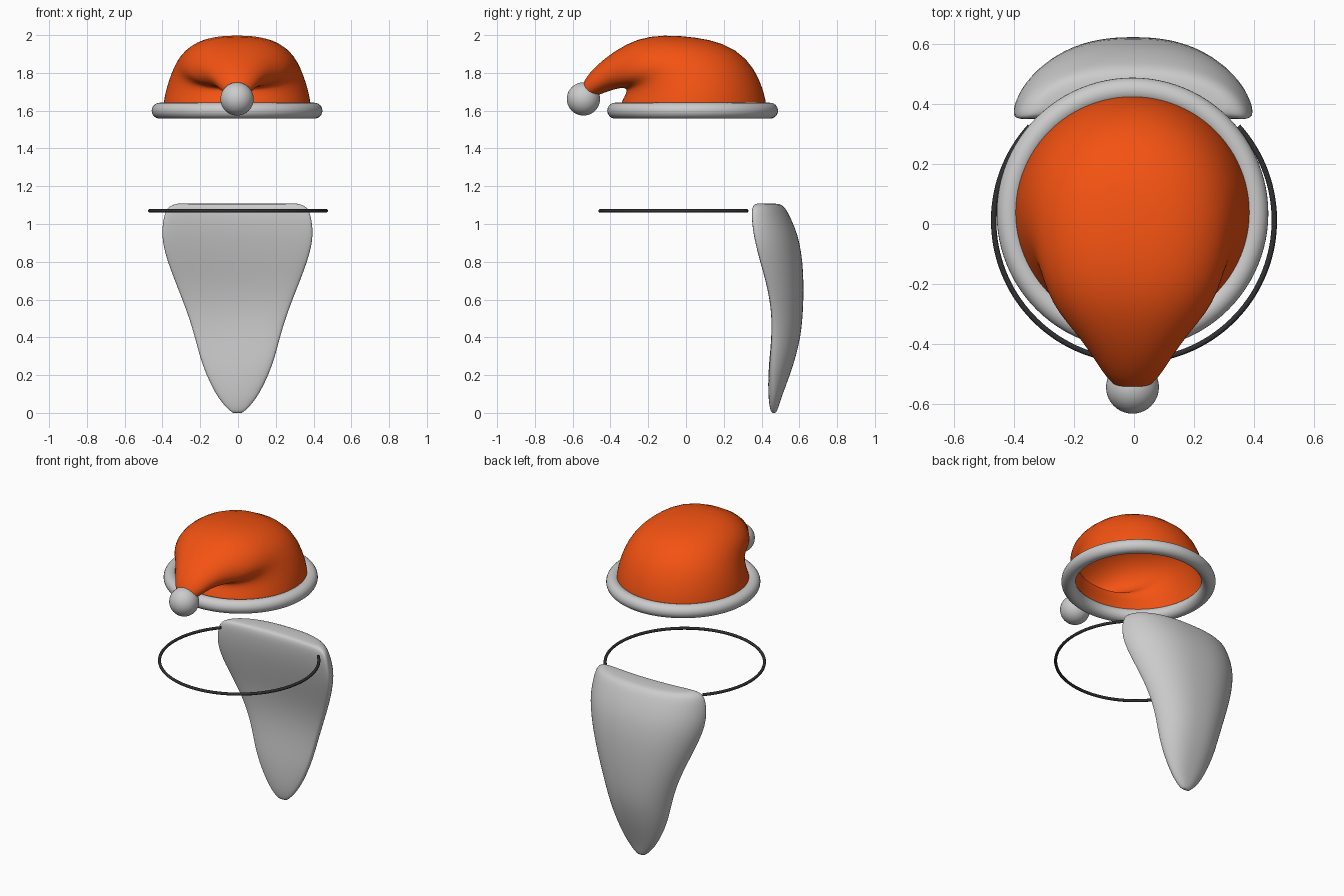
import bpy
from math import sin, cos, pi, radians

if "Cube" in bpy.data.objects:
    bpy.data.objects.remove(bpy.data.objects["Cube"])


def material(name, rgb):
    m = bpy.data.materials.new(name)
    m.diffuse_color = (*rgb, 1)
    m.use_nodes = True
    m.node_tree.nodes["Principled BSDF"].inputs["Base Color"].default_value = m.diffuse_color
    return m


def spow(v, p):
    return (1 if v >= 0 else -1) * abs(v) ** p


def loft(name, rings, mat=None, caps=(), subsurf=0):
    """Skin closed rings of equal size; capped rings get strips across them."""
    n = len(rings[0])
    verts = [p for r in rings for p in r]
    faces = [(k * n + i, k * n + (i + 1) % n, (k + 1) * n + (i + 1) % n, (k + 1) * n + i)
             for k in range(len(rings) - 1) for i in range(n)]
    for k in caps:
        o = k * n
        for i in range(n // 2):
            f = [o + i, o + i + 1, o + (n - i - 1) % n, o + (n - i) % n]
            f = list(dict.fromkeys(f))
            faces.append(f if k else f[::-1])
    me = bpy.data.meshes.new(name)
    me.from_pydata(verts, [], faces)
    ob = bpy.data.objects.new(name, me)
    bpy.context.collection.objects.link(ob)
    bpy.context.view_layer.objects.active = ob
    bpy.ops.object.select_all(action='DESELECT')
    ob.select_set(True)
    bpy.ops.object.mode_set(mode='EDIT')
    bpy.ops.mesh.select_all(action='SELECT')
    bpy.ops.mesh.normals_make_consistent(inside=False)
    bpy.ops.object.mode_set(mode='OBJECT')
    bpy.ops.object.shade_smooth()
    if subsurf:
        ob.modifiers.new("smooth", 'SUBSURF').levels = subsurf
        ob.modifiers["smooth"].render_levels = subsurf
    if mat:
        me.materials.append(mat)
    return ob


orange = material("orange_felt", (0.9, 0.085, 0.006))
black = material("black_elastic", (0.03, 0.03, 0.035))
CX, CY = -0.005, 0.035

# Hat shell: open rings that tilt forward into a drooping tail
# (back y, back z, front y, front z, half width, roundness)
hat = [(.43, 1.59, -.36, 1.59, .395, 1), (.425, 1.65, -.345, 1.64, .39, 1),
       (.395, 1.76, -.325, 1.675, .375, 1), (.325, 1.88, -.315, 1.70, .35, .95),
       (.20, 1.96, -.315, 1.712, .325, .88), (.05, 1.99, -.325, 1.72, .305, .8),
       (-.12, 2.003, -.345, 1.72, .275, .76), (-.26, 1.982, -.37, 1.715, .225, .8),
       (-.38, 1.915, -.405, 1.705, .165, .9), (-.475, 1.84, -.445, 1.69, .12, 1),
       (-.535, 1.77, -.49, 1.675, .085, 1), (-.555, 1.72, -.52, 1.66, .05, 1)]
N = 48
rings = []
for by, bz, fy, fz, w, e in hat:
    r = []
    for i in range(N):
        t = 2 * pi * i / N
        s = (1 + cos(t)) / 2
        r.append((CX + w * spow(sin(t), e), fy + (by - fy) * s, fz + (bz - fz) * s))
    rings.append(r)
loft("hat_shell", rings, orange, subsurf=1)

# Brim roll and pompom
bpy.ops.mesh.primitive_torus_add(location=(CX, CY, 1.60), major_radius=.41, minor_radius=.042,
                                 major_segments=96, minor_segments=24)
bpy.context.object.name = "hat_brim"
bpy.ops.object.shade_smooth()
bpy.ops.mesh.primitive_uv_sphere_add(location=(CX, -.543, 1.662), radius=.088,
                                     segments=40, ring_count=24)
bpy.context.object.name = "pompom"
bpy.ops.object.shade_smooth()

# Elastic strap: arc running round from one beard corner to the other
strap = []
for k in range(97):
    a = radians(138 + 264 * k / 96)
    strap.append([((.467 + .009 * cos(b)) * cos(a), .012 + (.467 + .009 * cos(b)) * sin(a),
                   1.07 + .009 * sin(b)) for b in (2 * pi * j / 12 for j in range(12))])
loft("elastic_strap", strap, black, caps=(0, 96))

# Beard: (z, half width, edge y, outermost y, hollow of the inner face)
beard = [(-.001, .02, .455, .475, 0), (.012, .043, .447, .483, 0), (.05, .078, .44, .495, 0),
         (.1, .115, .435, .512, 0), (.2, .165, .43, .55, .005), (.3, .2, .433, .582, .01),
         (.4, .225, .438, .606, .015), (.5, .255, .437, .617, .02), (.6, .292, .425, .622, .025),
         (.7, .332, .402, .622, .03), (.8, .37, .372, .617, .035), (.9, .398, .345, .602, .04),
         (.98, .4, .331, .578, .04), (1.05, .388, .326, .545, .04), (1.085, .372, .329, .525, .04),
         (1.102, .345, .338, .505, .04), (1.109, .31, .352, .485, .035)]
rings = []
for z, w, ye, yo, c in beard:
    d = min(.035, (yo - ye) * .4)
    r = []
    for i in range(N):
        t = 2 * pi * i / N
        s = abs(sin(t))
        if s < 1e-6:
            s = 0
        u = abs(cos(t))
        if i <= N // 2:
            y = ye + d + (yo - ye - d) * max(0, 1 - u ** 2.5) ** .6
        else:
            y = ye + d - d * s ** .6 + c * s * s
        r.append((-.003 + w * cos(t), y, z))
    rings.append(r)
loft("beard", rings, caps=(0, len(rings) - 1), subsurf=1)
